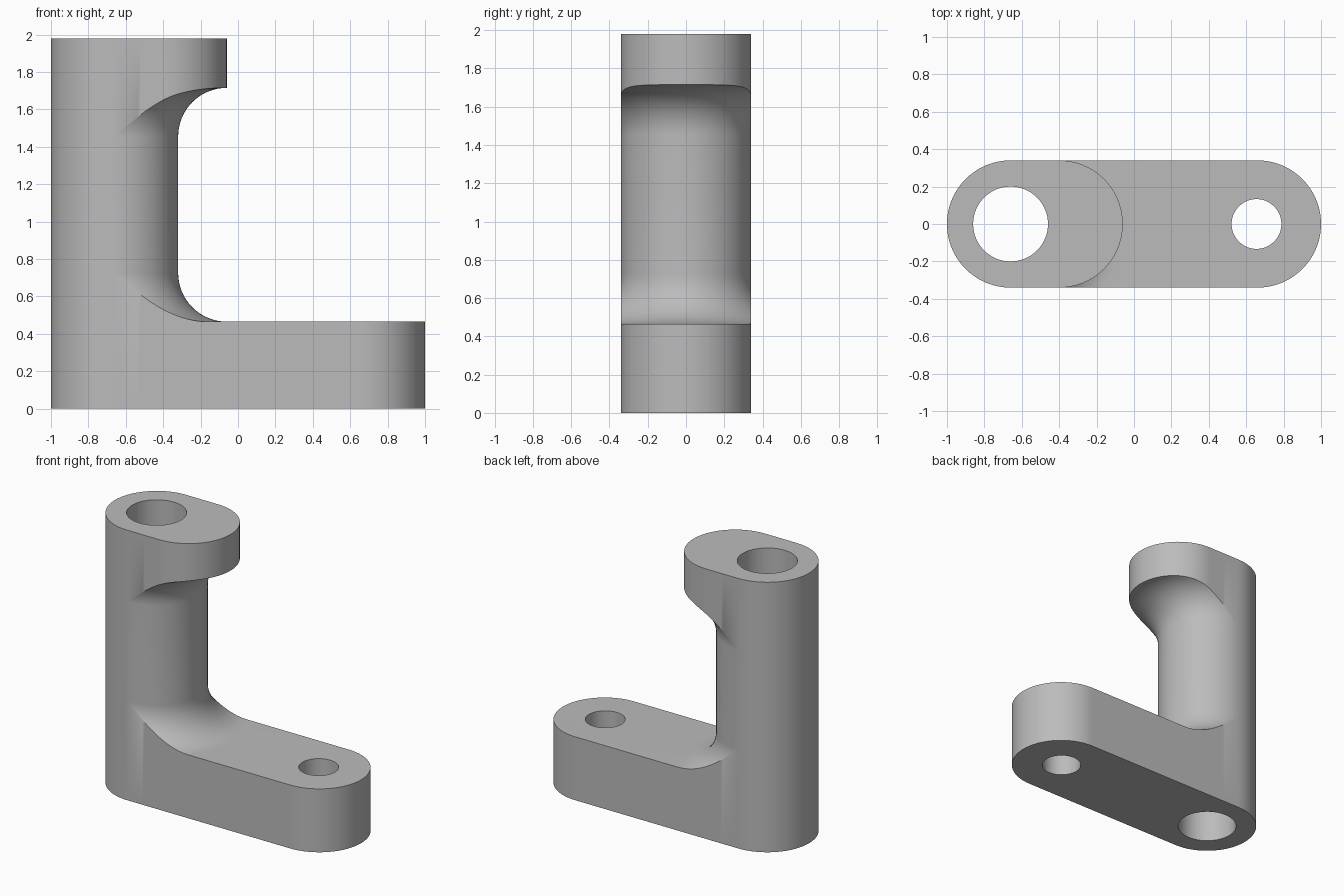
import bpy, bmesh
from math import sin, cos, asin, atan2, sqrt, pi

cube = bpy.data.objects.get("Cube")
if cube:
    bpy.data.objects.remove(cube, do_unlink=True)

AXIS_X = -0.66          # column axis
R = 0.34                # column radius and half width of both arms
FILLET = 0.26
FOOT_LEN, HEAD_LEN = 1.32, 0.26   # distance from axis to the far rounded end
FOOT_TOP, HEAD_BOTTOM, TOP = 0.465, 1.715, 1.98
STEPS = 16

grey = bpy.data.materials.new("plain_grey")
grey.use_nodes = True
colour = (0.5, 0.5, 0.5, 1)
grey.diffuse_color = colour
grey.node_tree.nodes["Principled BSDF"].inputs["Base Color"].default_value = colour


def reach(a, length):
    """Distance from the column axis to the rounded arm outline at angle a."""
    s, c = abs(sin(a)), cos(a)
    if c <= 1e-9:
        return R
    if R * c <= length * s:
        return R / s
    return length * c + sqrt(max(R * R - (length * s) ** 2, 0))


def half_profile(a, length, outer_z, face_z, up):
    """Radius/height pairs from the outer flat face, over the fillet, to the column."""
    d = reach(a, length)
    start = asin(min(max((R + FILLET - d) / FILLET, 0), 1))
    pts = [(d, outer_z)]
    arc = []
    for i in range(STEPS + 1):
        p = start + (pi / 2 - start) * i / STEPS
        arc.append((R + FILLET * (1 - sin(p)), face_z + up * FILLET * (1 - cos(p))))
    pts.append((d, arc[0][1]))
    return pts + arc


# Angles that follow the column and both rounded ends
angles = {round(-pi + 2 * pi * i / 128, 5) for i in range(128)}
for length in (FOOT_LEN, HEAD_LEN):
    for i in range(49):
        b = -pi / 2 + pi * i / 48
        angles.add(round(atan2(R * sin(b), length + R * cos(b)), 5))
angles = sorted(angles)

# Bracket body: foot, fillets, column and head as one skin
bm = bmesh.new()
columns = []
for a in angles:
    profile = half_profile(a, FOOT_LEN, 0, FOOT_TOP, 1)
    profile += half_profile(a, HEAD_LEN, TOP, HEAD_BOTTOM, -1)[::-1]
    columns.append([bm.verts.new((AXIS_X + r * cos(a), r * sin(a), z)) for r, z in profile])
for k, left in enumerate(columns):
    right = columns[(k + 1) % len(columns)]
    for j in range(len(left) - 1):
        bm.faces.new((left[j], right[j], right[j + 1], left[j + 1]))
bm.faces.new([c[0] for c in reversed(columns)])
bm.faces.new([c[-1] for c in columns])
bmesh.ops.remove_doubles(bm, verts=bm.verts, dist=0.0002)
bmesh.ops.recalc_face_normals(bm, faces=bm.faces)
mesh = bpy.data.meshes.new("bracket_body")
bm.to_mesh(mesh)
bm.free()
mesh.materials.append(grey)
body = bpy.data.objects.new("bracket_body", mesh)
bpy.context.collection.objects.link(body)


def bore(name, x, radius):
    """Cut a vertical through hole."""
    bpy.ops.mesh.primitive_cylinder_add(vertices=96, radius=radius, depth=3, location=(x, 0, 1))
    cutter = bpy.context.object
    cutter.name = name
    cutter.hide_render = True
    cutter.data.materials.append(grey)
    mod = body.modifiers.new(name, 'BOOLEAN')
    mod.operation, mod.solver, mod.object = 'DIFFERENCE', 'EXACT', cutter
    bpy.ops.object.select_all(action='DESELECT')
    body.select_set(True)
    bpy.context.view_layer.objects.active = body
    bpy.ops.object.modifier_apply(modifier=name)
    bpy.data.objects.remove(cutter, do_unlink=True)


bore("column_bore", AXIS_X, 0.2)
bore("foot_bore", 0.655, 0.133)
bpy.ops.object.shade_smooth_by_angle(angle=0.5)
